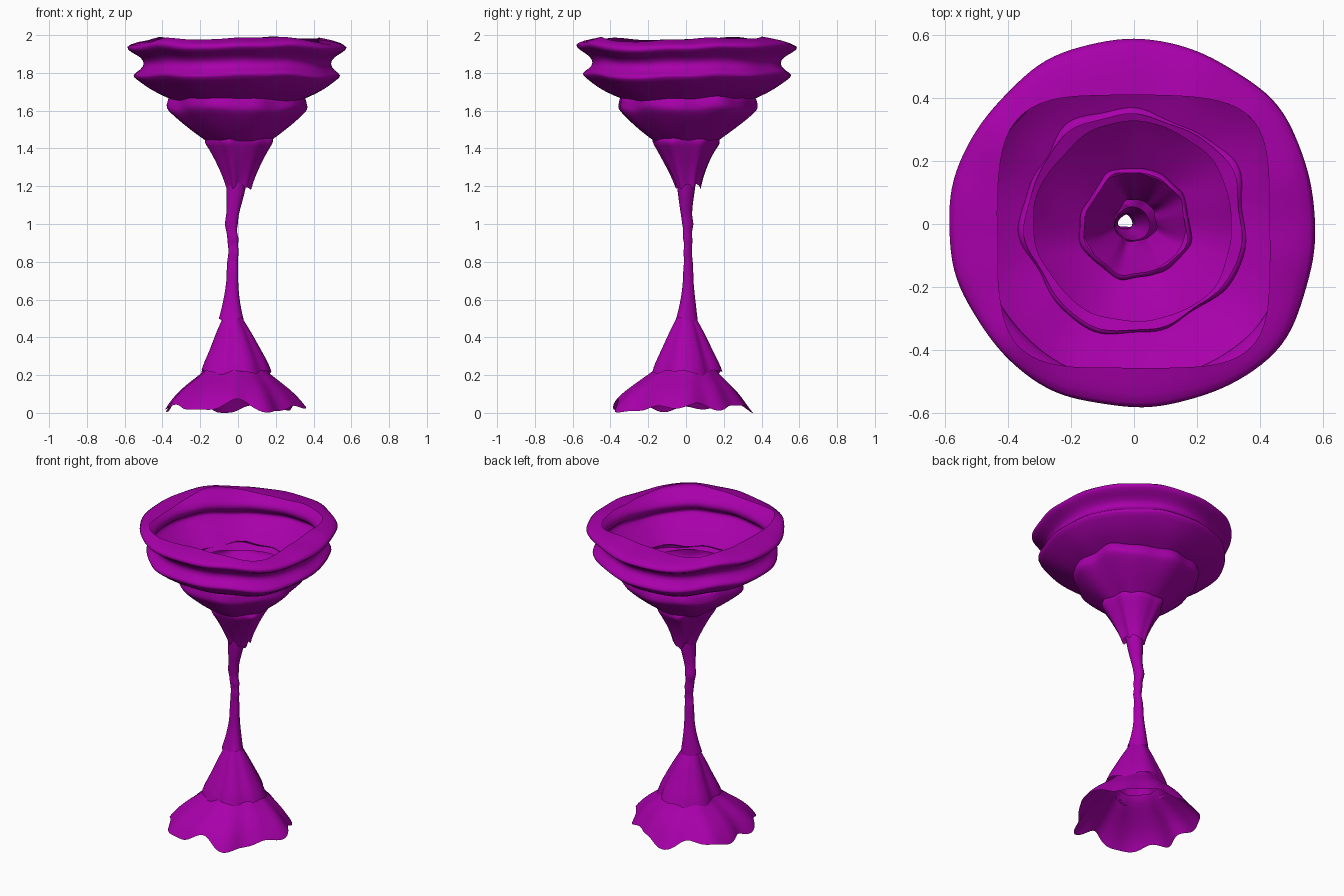
import bpy, math, random

mat = bpy.data.materials.new("purple")
mat.diffuse_color = (0.39, 0.0, 0.4, 1)
SEG = 64


def ripple(lobes, rng):
    """Irregular wave round the axis, roughly -1..1."""
    waves = [(n, k, rng.uniform(0, 6.28)) for n, k in lobes]
    return lambda a: sum(k * math.sin(n * a + p) for n, k, p in waves)


def shell(name, rings, seed, lobes=((3, .4), (5, .4), (8, .3), (13, .12))):
    """Open petal-like skin lofted through rings:
    (z, radius, radial ripple, height ripple, centre x, centre y, squareness)."""
    rng = random.Random(seed)
    fr, fz = ripple(lobes, rng), ripple(lobes, rng)
    verts, faces = [], []
    for z, r, ar, az, cx, cy, sq in rings:
        for i in range(SEG):
            a = 2 * math.pi * i / SEG
            c, s = math.cos(a), math.sin(a)
            k = (abs(c) ** 4.5 + abs(s) ** 4.5) ** (-1 / 4.5)
            rr = r * (1 + sq * (k - 1)) + ar * fr(a)
            zz = min(2, max(0, z + az * fz(a)))
            verts.append((cx + rr * c, cy + rr * s, zz))
    for j in range(len(rings) - 1):
        for i in range(SEG):
            n = (i + 1) % SEG
            faces.append((j * SEG + i, j * SEG + n, (j + 1) * SEG + n, (j + 1) * SEG + i))
    me = bpy.data.meshes.new(name)
    me.from_pydata(verts, [], faces)
    me.materials.append(mat)
    me.polygons.foreach_set("use_smooth", [True] * len(faces))
    ob = bpy.data.objects.new(name, me)
    bpy.context.collection.objects.link(ob)
    mod = ob.modifiers.new("smooth", "SUBSURF")
    mod.levels = mod.render_levels = 1
    return ob


# flared ragged foot
shell("foot", [
    (0.028, .360, .038, .038, -.035, -.03, 0),
    (0.075, .328, .034, .025, -.035, -.03, 0),
    (0.13, .278, .022, .012, -.03, -.02, 0),
    (0.18, .215, .012, .01, -.025, -.01, 0),
    (0.22, .165, .008, .01, -.02, 0, 0),
    (0.25, .145, .005, .005, -.02, 0, 0)], 4, ((3, .3), (5, .4), (7, .4), (11, .3)))

# upper skirt of the foot
shell("foot_skirt", [
    (0.215, .186, .018, .02, -.018, 0, 0),
    (0.26, .172, .015, .012, -.018, 0, 0),
    (0.33, .137, .012, .005, -.02, 0, 0),
    (0.41, .10, .009, .003, -.025, 0, 0),
    (0.47, .070, .005, .003, -.03, 0, 0),
    (0.51, .046, .003, .003, -.03, 0, 0)], 7)

# thin gnarled stem
shell("stem", [
    (0.49, .062, .006, .014, -.035, 0, 0),
    (0.54, .051, .005, .004, -.035, .005, 0),
    (0.62, .037, .003, 0, -.033, .01, 0),
    (0.70, .028, .003, 0, -.03, .01, 0),
    (0.77, .029, .004, 0, -.028, .01, 0),
    (0.81, .023, .005, 0, -.030, .012, 0),
    (0.85, .025, .005, 0, -.020, .004, 0),
    (0.89, .021, .006, 0, -.028, .012, 0),
    (0.92, .029, .005, 0, -.024, .006, 0),
    (0.96, .022, .004, 0, -.034, .006, 0),
    (1.00, .035, .005, 0, -.036, .010, 0),
    (1.04, .028, .003, 0, -.03, 0, 0),
    (1.12, .040, .004, 0, -.018, -.002, 0),
    (1.20, .050, .003, 0, -.008, 0, 0),
    (1.25, .055, .003, .004, -.006, 0, 0)], 3, ((2, .5), (3, .5)))

# small funnel under the bowl
shell("funnel", [
    (1.20, .066, .006, .022, .005, .01, 0),
    (1.25, .082, .008, .012, .005, .005, 0),
    (1.33, .120, .010, 0, .005, 0, 0),
    (1.40, .158, .012, 0, .005, 0, 0),
    (1.435, .182, .015, .01, .005, 0, 0),
    (1.465, .174, .013, .018, .005, 0, 0),
    (1.47, .162, .012, .014, .005, 0, 0)], 12)

# lower bowl tier
shell("lower_bowl", [
    (1.435, .162, .006, .008, 0, 0, 0),
    (1.475, .218, .012, .008, 0, 0, 0),
    (1.53, .288, .014, .010, 0, .005, 0),
    (1.58, .342, .022, .012, 0, .01, 0),
    (1.61, .370, .028, .016, 0, .012, 0),
    (1.64, .362, .022, .020, 0, .012, 0),
    (1.67, .358, .018, .018, 0, .010, 0),
    (1.675, .343, .015, .012, 0, .005, 0)], 21, ((3, .3), (5, .4), (7, .35), (11, .25)))

# wide upper bowl with two flanges and a squarish mouth
shell("upper_bowl", [
    (1.648, .316, .012, .008, 0, .005, 0),
    (1.675, .385, .012, .010, 0, 0, 0),
    (1.715, .465, .012, .008, 0, 0, 0),
    (1.765, .530, .015, .014, 0, 0, 0),
    (1.79, .563, .018, .017, 0, 0, 0),
    (1.815, .515, .012, .012, 0, 0, 0),
    (1.85, .490, .008, .010, 0, 0, 0),
    (1.885, .512, .010, .012, 0, 0, 0),
    (1.91, .560, .014, .016, 0, 0, 0),
    (1.94, .600, .016, .020, 0, 0, 0),
    (1.965, .535, .010, .014, 0, -.010, .35),
    (1.98, .432, .004, .017, 0, -.025, .95)], 33, ((2, .2), (3, .35), (5, .35), (9, .2), (14, .1)))
